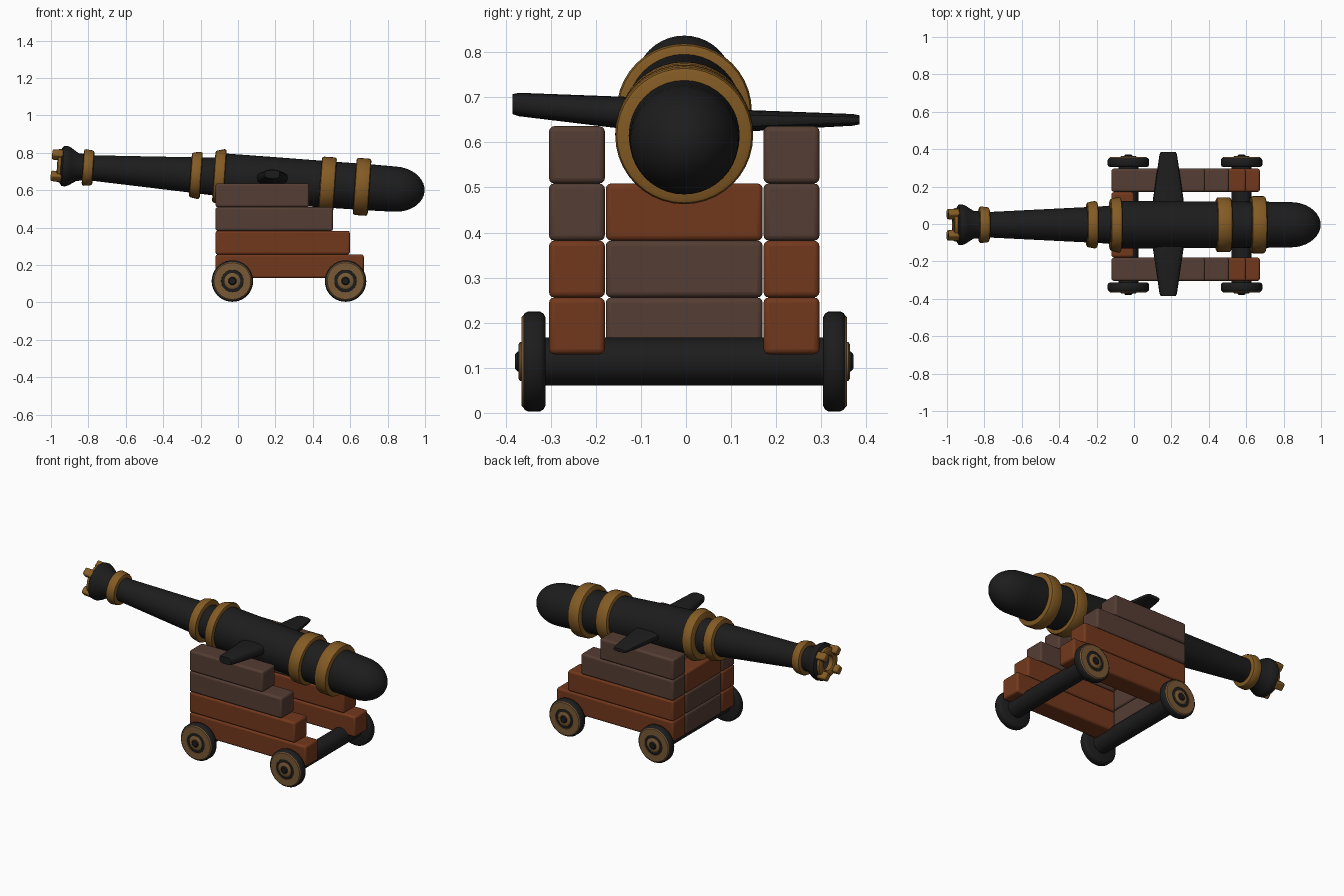
import bpy, bmesh, math
from mathutils import Vector

if "Cube" in bpy.data.objects:
    bpy.data.objects.remove(bpy.data.objects["Cube"])

YC = -0.004                      # centre plane of the carriage
TILT = math.radians(4)           # barrel slopes down towards the breech
BARREL = dict(loc=(0, YC, 0.664), rot=(0, TILT, 0))


def material(name, rgb):
    m = bpy.data.materials.new(name)
    m.diffuse_color = (*rgb, 1)
    m.use_nodes = True
    m.node_tree.nodes["Principled BSDF"].inputs["Base Color"].default_value = m.diffuse_color
    return m


IRON = material("iron", (0.012, 0.012, 0.012))
BRASS = material("brass", (0.23, 0.105, 0.018))
RED_WOOD = material("red_wood", (0.17, 0.04, 0.012))
BROWN_WOOD = material("brown_wood", (0.09, 0.047, 0.033))
WHEEL_WOOD = material("wheel_wood", (0.19, 0.10, 0.035))


def finish(name, bm, mat, loc=(0, 0, 0), rot=(0, 0, 0), bevel=0, smooth=True):
    bmesh.ops.recalc_face_normals(bm, faces=bm.faces[:])
    me = bpy.data.meshes.new(name)
    bm.to_mesh(me)
    bm.free()
    ob = bpy.data.objects.new(name, me)
    bpy.context.collection.objects.link(ob)
    ob.location, ob.rotation_euler = loc, rot
    me.materials.append(mat)
    if bevel:
        mod = ob.modifiers.new("bevel", 'BEVEL')
        mod.width, mod.segments = bevel, 3
        mod.limit_method = 'ANGLE'
    if smooth:
        bpy.ops.object.select_all(action='DESELECT')
        ob.select_set(True)
        bpy.context.view_layer.objects.active = ob
        bpy.ops.object.shade_smooth_by_angle(angle=math.radians(40))
    return ob


def lathe(name, profile, mat, closed=False, steps=40, **kw):
    """Spin (x, radius) points around the local x axis."""
    bm = bmesh.new()
    vs = [bm.verts.new((x, 0, r)) for x, r in profile]
    pairs = list(zip(vs, vs[1:])) + ([(vs[-1], vs[0])] if closed else [])
    es = [bm.edges.new(p) for p in pairs]
    bmesh.ops.spin(bm, geom=vs + es, cent=(0, 0, 0), axis=(1, 0, 0),
                   angle=2 * math.pi, steps=steps)
    bmesh.ops.remove_doubles(bm, verts=bm.verts[:], dist=1e-5)
    return finish(name, bm, mat, **kw)


def box(name, x, y, z, mat, bevel=0.012, **kw):
    bm = bmesh.new()
    bmesh.ops.create_cube(bm, size=1)
    for v in bm.verts:
        v.co = Vector([(a + b) / 2 + c * (b - a) for (a, b), c in zip((x, y, z), v.co)])
    return finish(name, bm, mat, bevel=bevel, **kw)


def band(name, x0, x1, r0, r1):
    b = 0.012
    lathe(name, [(x0, 0.06), (x0, r0 - b), (x0 + b * .3, r0 - b * .3), (x0 + b, r0),
                 (x1 - b, r1), (x1 - b * .3, r1 - b * .3), (x1, r1 - b), (x1, 0.06)],
          BRASS, closed=True, **BARREL)


# Barrel with flared muzzle, bore and domed breech
dome = [(0.84 + 0.16 * math.sin(a), 0.121 * math.cos(a))
        for a in [math.radians(i * 10) for i in range(9)]] + [(1.0, 0)]
lathe("barrel", [(-0.90, 0), (-0.90, 0.045), (-0.95, 0.05), (-0.95, 0.092),
                 (-0.94, 0.107), (-0.92, 0.109), (-0.90, 0.10), (-0.86, 0.074),
                 (-0.78, 0.068), (-0.26, 0.094), (-0.13, 0.101), (-0.10, 0.127),
                 (0.2, 0.126), (0.5, 0.124), (0.72, 0.123)] + dome, IRON, **BARREL)

# Brass reinforcing bands
band("muzzle_band", -0.832, -0.775, 0.098, 0.094)
band("front_band", -0.255, -0.197, 0.121, 0.127)
band("middle_band", -0.130, -0.070, 0.140, 0.150)
band("rear_band", 0.440, 0.520, 0.147, 0.147)
band("breech_band", 0.625, 0.705, 0.153, 0.153)

# Muzzle crown: ring with four prongs
lathe("crown_ring", [(-0.94, 0.045), (-0.94, 0.09), (-0.965, 0.088), (-0.97, 0.08),
                     (-0.97, 0.052), (-0.965, 0.045)], BRASS, closed=True, **BARREL)
for i in range(4):
    box("crown_prong", (-1.0, -0.935), (-0.023, 0.023), (0.058, 0.104), BRASS, 0.01,
        loc=BARREL["loc"], rot=(math.radians(45 + 90 * i), TILT, 0))

# Trunnion: tapered flattened bar, lofted through four sections
bm = bmesh.new()
rings = []
for y, z, hx, hz in [(-0.385, 0.685, 0.040, 0.022), (-0.37, 0.684, 0.047, 0.026),
                     (-0.13, 0.665, 0.082, 0.036), (0.13, 0.648, 0.082, 0.024),
                     (0.37, 0.650, 0.047, 0.013), (0.385, 0.650, 0.040, 0.010)]:
    ring = []
    for k in range(16):
        c, s = math.cos(k * math.pi / 8), math.sin(k * math.pi / 8)
        ring.append(bm.verts.new((0.183 + hx * math.copysign(abs(c) ** 0.7, c), y,
                                  z + hz * math.copysign(abs(s) ** 0.7, s))))
    rings.append(ring)
for a, b in zip(rings, rings[1:]):
    for k in range(16):
        bm.faces.new((a[k], a[k - 1], b[k - 1], b[k]))
bm.faces.new(rings[0])
bm.faces.new(rings[-1])
finish("trunnion", bm, IRON)

# Stepped side planks and cross planks
LEVELS = [0.130, 0.256, 0.382, 0.509, 0.636]
ENDS = [0.673, 0.598, 0.508, 0.380]
for i, end in enumerate(ENDS):
    z = (LEVELS[i], LEVELS[i + 1])
    for s in (-1, 1):
        y = sorted((YC + s * 0.176, YC + s * 0.300))
        box("side_plank", (-0.120, end), y, z, RED_WOOD if i < 2 else BROWN_WOOD)
    if i < 3:
        box("cross_plank", (-0.120, 0.0), (YC - 0.174, YC + 0.174), z,
            RED_WOOD if i == 2 else BROWN_WOOD)

# Axles and wheels
for x in (-0.030, 0.575):
    lathe("axle", [(-0.32, 0), (-0.32, 0.053), (0.32, 0.053), (0.32, 0)], IRON,
          steps=24, loc=(x, YC, 0.114), rot=(0, 0, math.pi / 2))
    for s in (-1, 1):
        place = dict(loc=(x, YC + s * 0.308, 0.114), rot=(0, 0, s * math.pi / 2))
        lathe("wheel_tyre", [(0, 0), (0, 0.098), (0.004, 0.106), (0.012, 0.111),
                             (0.038, 0.111), (0.046, 0.107), (0.050, 0.10),
                             (0.050, 0)], IRON, **place)
        lathe("wheel_face", [(0.045, 0.058), (0.053, 0.060), (0.053, 0.098),
                             (0.047, 0.104), (0.040, 0.104)], WHEEL_WOOD, **place)
        lathe("hub_ring", [(0.045, 0.022), (0.060, 0.022), (0.060, 0.038),
                           (0.056, 0.043), (0.045, 0.043)], WHEEL_WOOD, closed=True, **place)
        lathe("hub_cap", [(0.045, 0.022), (0.062, 0.022), (0.067, 0.016),
                          (0.067, 0)], IRON, steps=24, **place)
